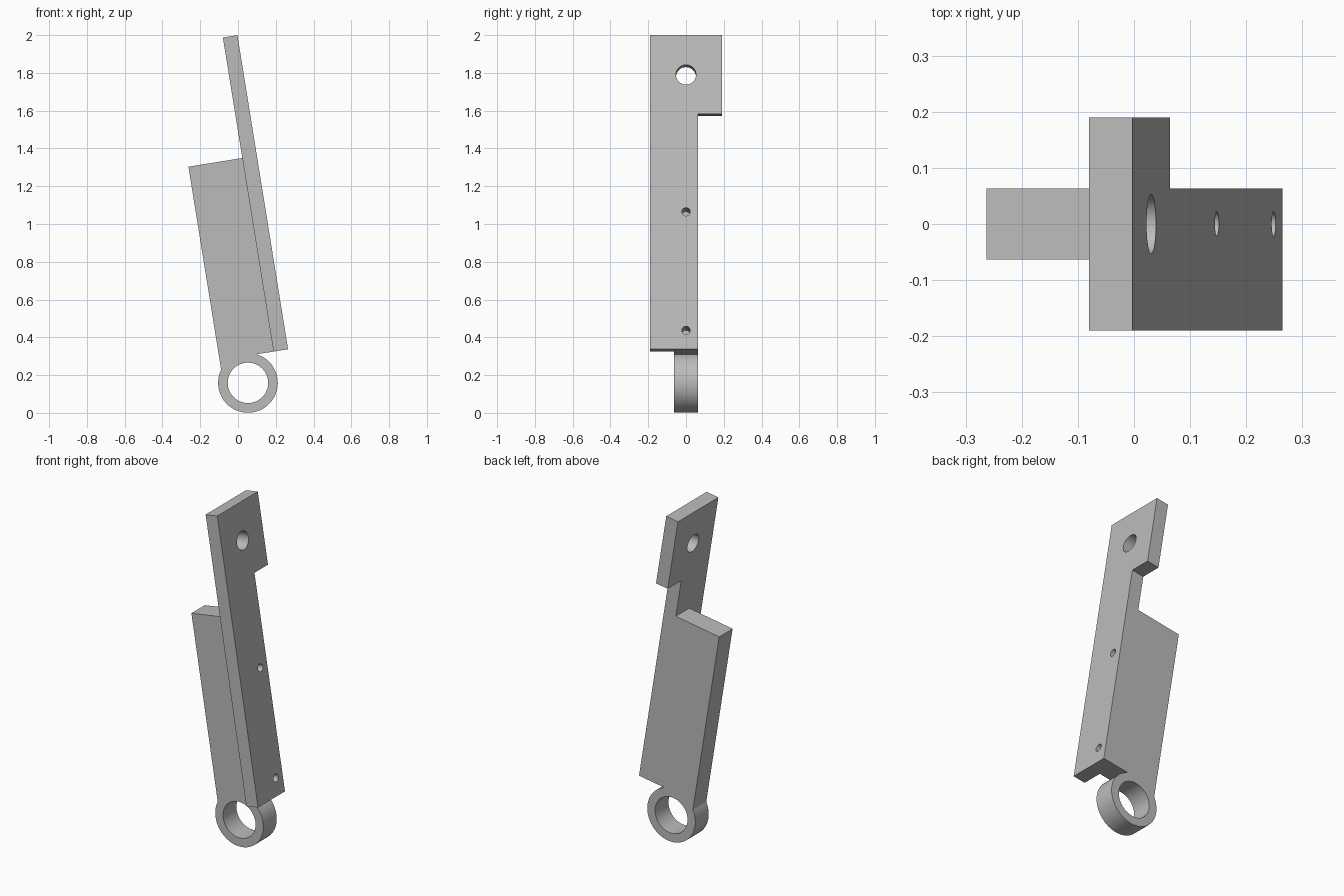
import bpy, bmesh, math
from mathutils import Matrix, Vector

if "Cube" in bpy.data.objects:
    bpy.data.objects.remove(bpy.data.objects["Cube"], do_unlink=True)

# Single plain metal colour
metal = bpy.data.materials.new("light grey metal")
metal.use_nodes = True
metal.diffuse_color = (0.5, 0.5, 0.5, 1)
metal.node_tree.nodes["Principled BSDF"].inputs["Base Color"].default_value = (0.5, 0.5, 0.5, 1)

# The whole arm leans; parts are built upright, then tilted about the plate's lower corner
TILT = Matrix.Translation((0.265, 0, 0.337)) @ Matrix.Rotation(math.radians(-9.155), 4, "Y")
PLATE_T, PLATE_H = 0.078, 1.684
HALF = 0.063
BLOCK_LEFT, BLOCK_TOP = -0.367, 1.038
RING_X, RING_Z, RING_R, BORE_R = -0.238, -0.142, 0.158, 0.107


def add_mesh(name, bm):
    bmesh.ops.recalc_face_normals(bm, faces=bm.faces)
    mesh = bpy.data.meshes.new(name)
    bm.to_mesh(mesh)
    bm.free()
    mesh.materials.append(metal)
    obj = bpy.data.objects.new(name, mesh)
    bpy.context.collection.objects.link(obj)
    return obj


def extrude(name, points, vector):
    bm = bmesh.new()
    face = bm.faces.new([bm.verts.new(p) for p in points])
    moved = bmesh.ops.extrude_face_region(bm, geom=[face])["geom"]
    bmesh.ops.translate(bm, vec=Vector(vector),
                        verts=[g for g in moved if isinstance(g, bmesh.types.BMVert)])
    return add_mesh(name, bm)


def drill(obj, centre, radius, depth, axis):
    """Cut a round hole of total length depth along X or Y."""
    bm = bmesh.new()
    turn = Matrix.Rotation(math.pi / 2, 4, "Y" if axis == "X" else "X")
    bmesh.ops.create_cone(bm, cap_ends=True, segments=64, radius1=radius, radius2=radius,
                          depth=depth, matrix=Matrix.Translation(centre) @ turn)
    cutter = add_mesh("hole_cutter", bm)
    cutter.hide_render = True
    mod = obj.modifiers.new("hole", "BOOLEAN")
    mod.operation, mod.solver, mod.object = "DIFFERENCE", "EXACT", cutter
    bpy.context.view_layer.objects.active = obj
    bpy.ops.object.modifier_apply(modifier=mod.name)
    bpy.data.objects.remove(cutter, do_unlink=True)


# Long mounting plate with a wider head at the top
plate_outline = [(-0.19, 0), (HALF, 0), (HALF, 1.262), (0.19, 1.262),
                 (0.19, PLATE_H), (-0.19, PLATE_H)]
plate = extrude("mounting_plate", [(0, y, z) for y, z in plate_outline], (-PLATE_T, 0, 0))

# Block that runs into the pivot ring, as one outline
start = math.pi - math.acos((RING_X - BLOCK_LEFT) / RING_R)
end = math.asin(-RING_Z / RING_R) + 2 * math.pi
steps = 56
outline = [(-PLATE_T, 0), (-PLATE_T, BLOCK_TOP), (BLOCK_LEFT, BLOCK_TOP)]
for i in range(steps + 1):
    a = start + (end - start) * i / steps
    outline.append((RING_X + RING_R * math.cos(a), RING_Z + RING_R * math.sin(a)))
block = extrude("block_with_pivot_ring", [(x, -HALF, z) for x, z in outline], (0, 2 * HALF, 0))

# Pivot bore, head hole and two blind screw holes
drill(block, (RING_X, 0, RING_Z), BORE_R, 0.4, "Y")
drill(plate, (0, 0, 1.472), 0.053, 0.4, "X")
for z in (0.101, 0.737):
    for part in (plate, block):
        drill(part, (0, 0, z), 0.022, 0.26, "X")

# Tilt into place and smooth only the round surfaces
for part in (plate, block):
    part.data.transform(TILT)
    bpy.ops.object.select_all(action="DESELECT")
    part.select_set(True)
    bpy.context.view_layer.objects.active = part
    bpy.ops.object.shade_smooth_by_angle(angle=math.radians(30))
